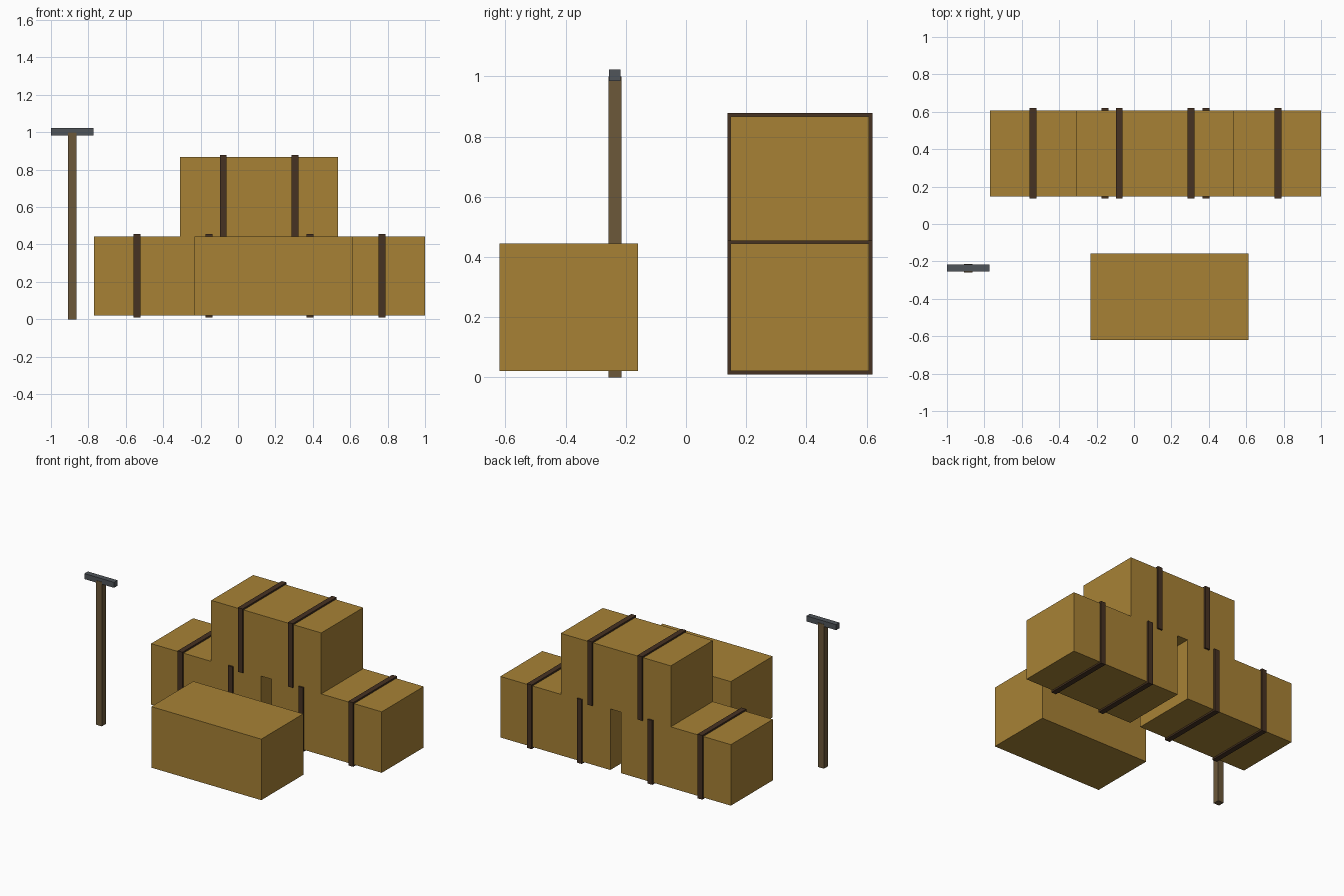
import bpy
import bmesh
from mathutils import Vector

if "Cube" in bpy.data.objects:
    bpy.data.objects.remove(bpy.data.objects["Cube"])


def material(name, rgb):
    m = bpy.data.materials.new(name)
    m.diffuse_color = (*rgb, 1)
    m.use_nodes = True
    m.node_tree.nodes["Principled BSDF"].inputs["Base Color"].default_value = m.diffuse_color
    return m


STRAW = material("straw", (0.386, 0.222, 0.036))
STRAP = material("dark strap", (0.062, 0.032, 0.016))
WOOD = material("worn wood", (0.150, 0.098, 0.042))
METAL = material("grey metal", (0.080, 0.090, 0.102))


def box(name, centre, size, mat):
    bm = bmesh.new()
    bmesh.ops.create_cube(bm, size=1)
    bmesh.ops.scale(bm, vec=Vector(size), verts=bm.verts)
    mesh = bpy.data.meshes.new(name)
    bm.to_mesh(mesh)
    bm.free()
    mesh.materials.append(mat)
    ob = bpy.data.objects.new(name, mesh)
    ob.location = centre
    bpy.context.collection.objects.link(ob)
    return ob


BALE = (0.844, 0.46, 0.423)
LIP = 0.011  # how far straps stand out from the bale


def bale(name, x, y, z, straps=True):
    box(name, (x, y, z), BALE, STRAW)
    if straps:
        for side, dx in (("left", -0.192), ("right", 0.192)):
            box(f"{name}_{side}_strap", (x + dx, y, z),
                (0.037, BALE[1] + 2 * LIP, BALE[2] + 2 * LIP), STRAP)


# Stacked strapped bales at the back, with a loose one in front
LOW, HIGH = 0.2325, 0.6555
bale("left_bale", -0.348, 0.378, LOW)
bale("right_bale", 0.577, 0.378, LOW)
bale("top_bale", 0.113, 0.378, HIGH)
bale("front_bale", 0.190, -0.389, LOW, straps=False)

# Upright T-handled tool
box("tool_shaft", (-0.886, -0.236, 0.5), (0.044, 0.044, 1.0), WOOD)
box("tool_crossbar", (-0.886, -0.236, 1.003), (0.228, 0.038, 0.038), METAL)
